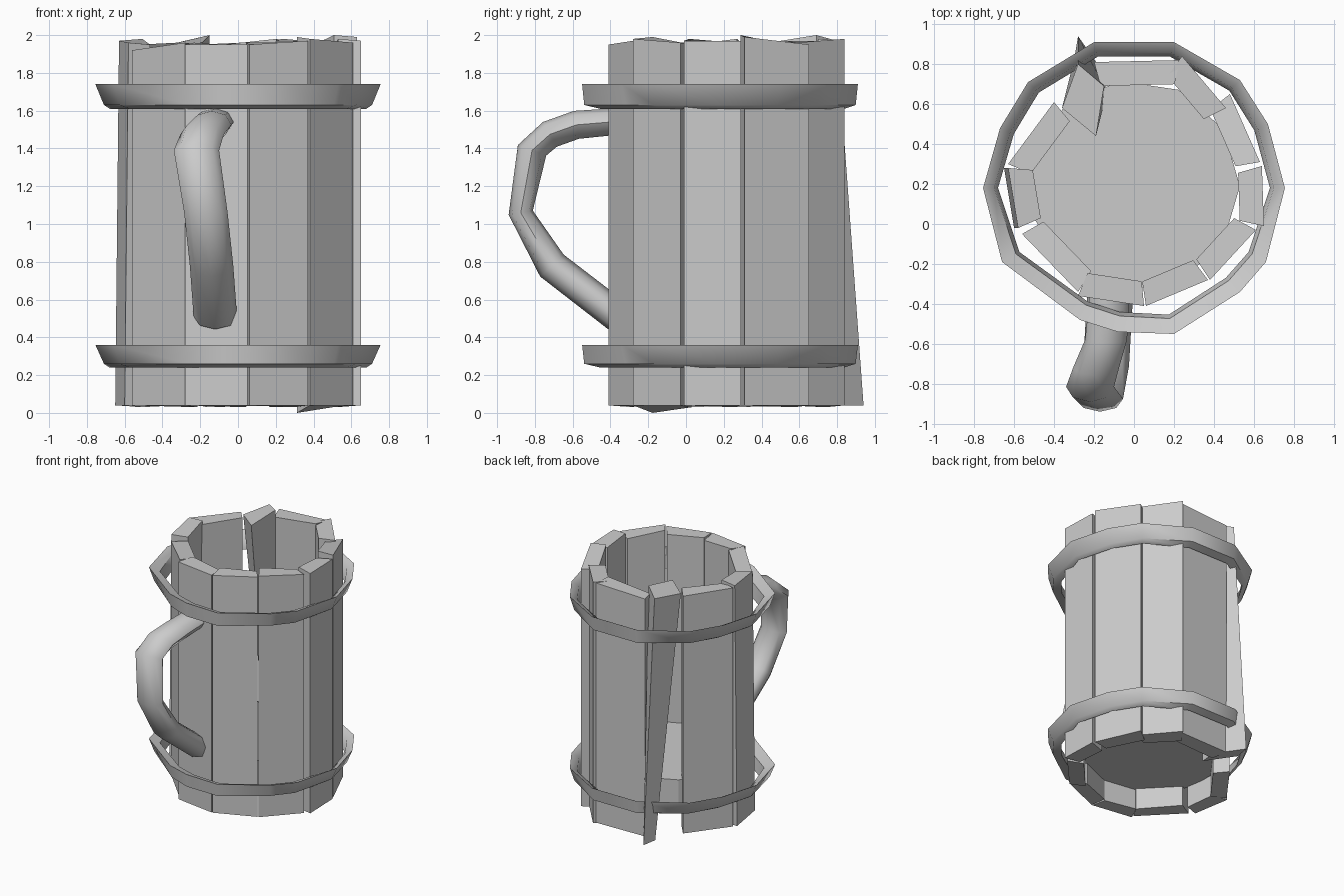
import bpy, math
from mathutils import Vector

if "Cube" in bpy.data.objects:
    bpy.data.objects.remove(bpy.data.objects["Cube"])

CENTER = Vector((0, 0.19))


def make_object(name, verts, faces, smooth=None):
    mesh = bpy.data.meshes.new(name)
    mesh.from_pydata([tuple(v) for v in verts], [], faces)
    obj = bpy.data.objects.new(name, mesh)
    bpy.context.collection.objects.link(obj)
    bpy.ops.object.select_all(action='DESELECT')
    obj.select_set(True)
    bpy.context.view_layer.objects.active = obj
    bpy.ops.object.mode_set(mode='EDIT')
    bpy.ops.mesh.select_all(action='SELECT')
    bpy.ops.mesh.normals_make_consistent(inside=False)
    bpy.ops.object.mode_set(mode='OBJECT')
    if smooth:
        bpy.ops.object.shade_smooth_by_angle(angle=math.radians(smooth))
    return obj


def loft(name, rings, closed, smooth=None):
    """Skin equal-sized rings of points; closed joins the last to the first."""
    n, m = len(rings[0]), len(rings)
    faces = []
    for i in range(m if closed else m - 1):
        a, b = i * n, ((i + 1) % m) * n
        faces += [(a + k, a + (k + 1) % n, b + (k + 1) % n, b + k) for k in range(n)]
    if not closed:
        faces += [tuple(range(n)), tuple(range((m - 1) * n, m * n))]
    return make_object(name, [p for r in rings for p in r], faces, smooth)


# Staves: outer edge endpoints, then the top heights at each endpoint
staves = [
    (0.65, -0.01, 0.64, 0.29, 1.97, 1.97),
    (0.63, 0.31, 0.48, 0.65, 1.99, 1.95),
    (0.46, 0.58, 0.24, 0.84, 1.96, 1.98),
    (0.23, 0.82, -0.20, 0.81, 1.97, 1.95),
    (-0.40, 0.61, -0.63, 0.30, 1.95, 1.96),
    (-0.63, 0.28, -0.58, -0.02, 1.97, 1.96),
    (-0.56, -0.05, -0.28, -0.34, 1.92, 1.96),
    (-0.28, -0.36, 0.05, -0.41, 1.95, 1.95),
    (0.06, -0.41, 0.37, -0.28, 1.95, 1.97),
    (0.38, -0.28, 0.61, -0.03, 1.98, 1.96),
]
for i, (ax, ay, bx, by, za, zb) in enumerate(staves):
    a, b = Vector((ax, ay)), Vector((bx, by))
    along = (b - a).normalized()
    inward = Vector((-along.y, along.x))
    if inward.dot(CENTER - a) < 0:
        inward = -inward
    quad = [a, b, b + inward * 0.12 - along * 0.03, a + inward * 0.12 + along * 0.03]
    tops = [za, zb, zb - 0.01, za + 0.01]
    # the last stave has a splintered low corner
    lows = [0.04, 0.04, 0.03, 0.0 if i == 9 else 0.04]
    # feet spread very slightly at the left
    spread = 0.02 if ax < -0.6 else 0
    loft(f"stave_{i + 1}",
         [[(p.x - spread, p.y, z) for p, z in zip(quad, lows)],
          [(p.x, p.y, z) for p, z in zip(quad, tops)]], False)

# Loose stave twisted and kicked out at the foot
foot = [(-0.30, 0.82), (-0.28, 0.94), (-0.14, 0.74), (-0.15, 0.60)]
head = [(-0.36, 0.58, 1.95), (-0.28, 0.80, 1.97), (-0.15, 0.69, 2.0), (-0.19, 0.44, 1.96)]
loft("loose_stave", [[(x, y, 0.04) for x, y in foot], head], False)

# Thick base board set up inside the staves
board = [(0.53 * math.cos(t), CENTER.y + 0.53 * math.sin(t))
         for t in (2 * math.pi * k / 11 for k in range(11))]
loft("base_board", [[(x, y, z) for x, y in board] for z in (0.2, 0.45)], False)

# Hoops: irregular hammered outline with a slanted section
outline = [(0.755, 0.18), (0.67, 0.5), (0.53, 0.72), (0.2, 0.91), (-0.2, 0.91),
           (-0.53, 0.71), (-0.67, 0.48), (-0.755, 0.18), (-0.66, -0.19),
           (-0.27, -0.48), (-0.08, -0.54), (0.2, -0.55), (0.53, -0.34), (0.66, -0.19)]
for name, z0, z1 in (("lower_hoop", 0.24, 0.36), ("upper_hoop", 1.61, 1.74)):
    rings = []
    for x, y in outline:
        p = Vector((x, y))
        d = (p - CENTER).normalized()
        flare = 0.045 * abs(d.x)
        wide = 0.10 if y < -0.1 else 0.075
        section = [(0, z1), (flare, z0 + 0.02), (wide, z0), (wide - 0.02, z1 - 0.03)]
        rings.append([(*(p - d * s), z) for s, z in section])
    loft(name, rings, True, 50)

# Handle: path points (x, y, z), with half width and half thickness
path = [(-0.12, -0.34, 1.545, 0.10, 0.07), (-0.14, -0.58, 1.525, 0.105, 0.075),
        (-0.19, -0.72, 1.475, 0.115, 0.075), (-0.22, -0.815, 1.39, 0.12, 0.08),
        (-0.17, -0.875, 1.06, 0.115, 0.065), (-0.14, -0.71, 0.78, 0.115, 0.085),
        (-0.12, -0.36, 0.51, 0.115, 0.085)]
pts = [Vector(p[:3]) for p in path]
rings = []
for i, p in enumerate(pts):
    t = pts[min(i + 1, len(pts) - 1)] - pts[max(i - 1, 0)]
    side = Vector((1, 0, 0))
    out = side.cross(t).normalized()
    w, h = path[i][3:]
    rings.append([p + side * w * math.cos(k * math.pi / 4) + out * h * math.sin(k * math.pi / 4)
                  for k in range(8)])
loft("handle", rings, False, 60)
